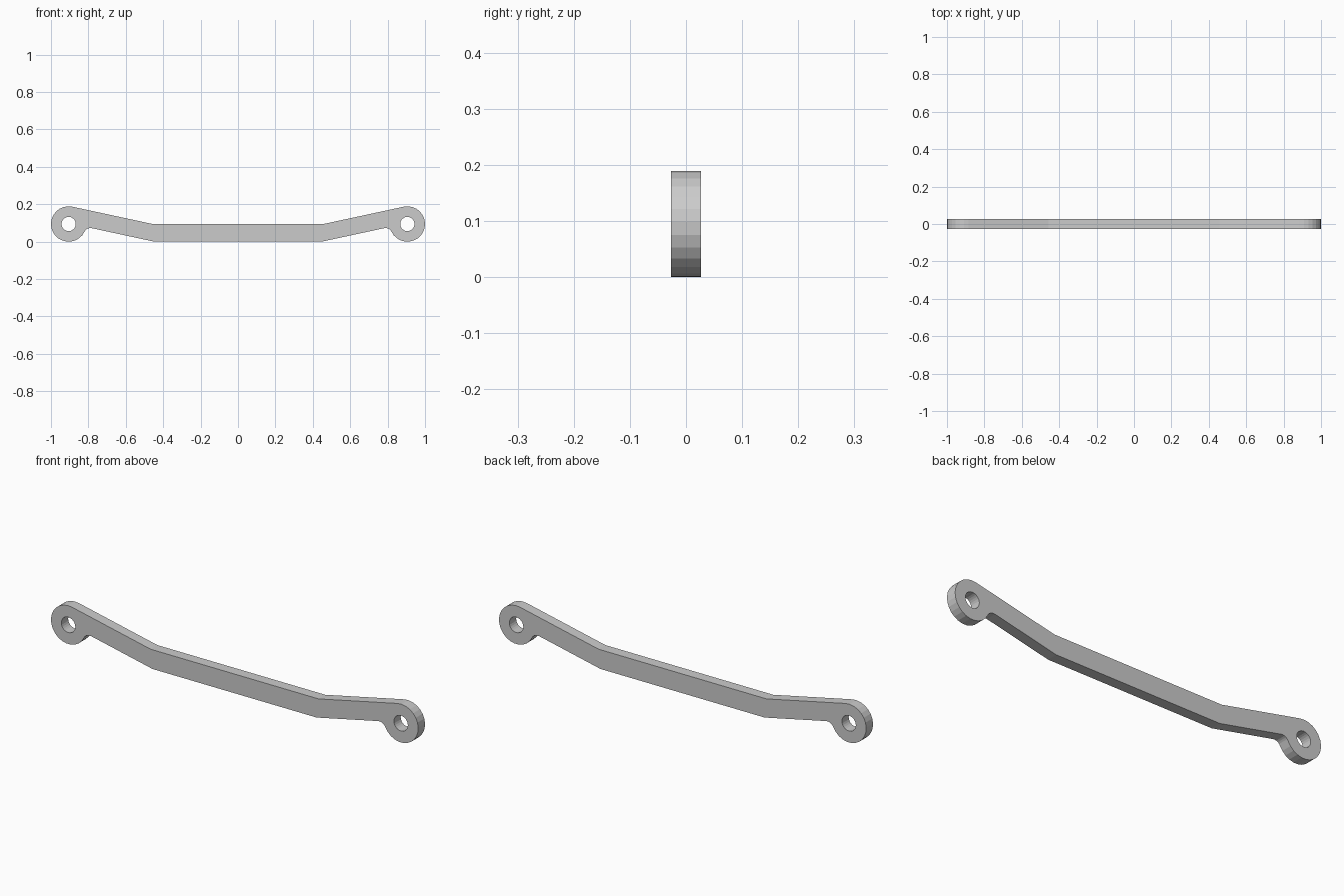
import bpy
from math import asin, atan2, cos, sin, tan, pi
from mathutils import Vector

if "Cube" in bpy.data.objects:
    bpy.data.objects.remove(bpy.data.objects["Cube"])

R, HOLE_R, HALF_DEPTH = 0.0945, 0.038, 0.0265
eye = Vector((1 - R, R))
top_knee = Vector((0.457, 0.0945))


def arc(centre, radius, start, end, steps):
    return [centre + radius * Vector((cos(a), sin(a)))
            for a in (start + (end - start) * i / steps for i in range(steps + 1))]


# Sloping arm: top edge tangent to the eye, lower edge parallel to it
slope = asin(R / (eye.x - top_knee.x))
low_knee = Vector((top_knee.x - 0.0945 * tan(slope / 2), 0))
arm_end = low_knee + Vector((1, tan(slope))) * (0.782 - low_knee.x)

# Fillet between the lower edge and the eye
down = Vector((sin(slope), -cos(slope)))
v = arm_end - eye
fillet_r = (v.length_squared - R * R) / (2 * (R - v.dot(down)))
fillet_c = arm_end + down * fillet_r
toward_eye = eye - fillet_c
join = atan2(-toward_eye.y, -toward_eye.x)

# Right half of the outline, then mirrored
half = [low_knee]
half += arc(fillet_c, fillet_r, pi / 2 + slope,
            atan2(toward_eye.y, toward_eye.x), 5)[:-1]
half += arc(eye, R, join, pi / 2 + slope, 18)
half.append(top_knee)
outline = half + [Vector((-p.x, p.y)) for p in reversed(half)]
hole = arc(eye, HOLE_R, 0, 2 * pi, 24)[:-1]
mirrored_hole = [Vector((-p.x, p.y)) for p in hole]

# Extruded flat profile with the two pin holes
curve = bpy.data.curves.new("link_bar", 'CURVE')
curve.dimensions = '2D'
curve.fill_mode = 'BOTH'
curve.extrude = HALF_DEPTH
for points in (outline, hole, mirrored_hole):
    spline = curve.splines.new('POLY')
    spline.points.add(len(points) - 1)
    for sp, p in zip(spline.points, points):
        sp.co = (p.x, p.y, 0, 1)
    spline.use_cyclic_u = True
    spline.use_smooth = False

bar = bpy.data.objects.new("link_bar", curve)
bar.rotation_euler.x = pi / 2
bpy.context.collection.objects.link(bar)
bpy.context.view_layer.objects.active = bar
bar.select_set(True)
bpy.ops.object.convert(target='MESH')
bpy.ops.object.transform_apply(rotation=True)

# Weld caps to walls and make normals consistent
bpy.ops.object.mode_set(mode='EDIT')
bpy.ops.mesh.select_all(action='SELECT')
bpy.ops.mesh.remove_doubles(threshold=0.0001)
bpy.ops.mesh.normals_make_consistent(inside=False)
bpy.ops.object.mode_set(mode='OBJECT')
bpy.ops.object.shade_flat()
